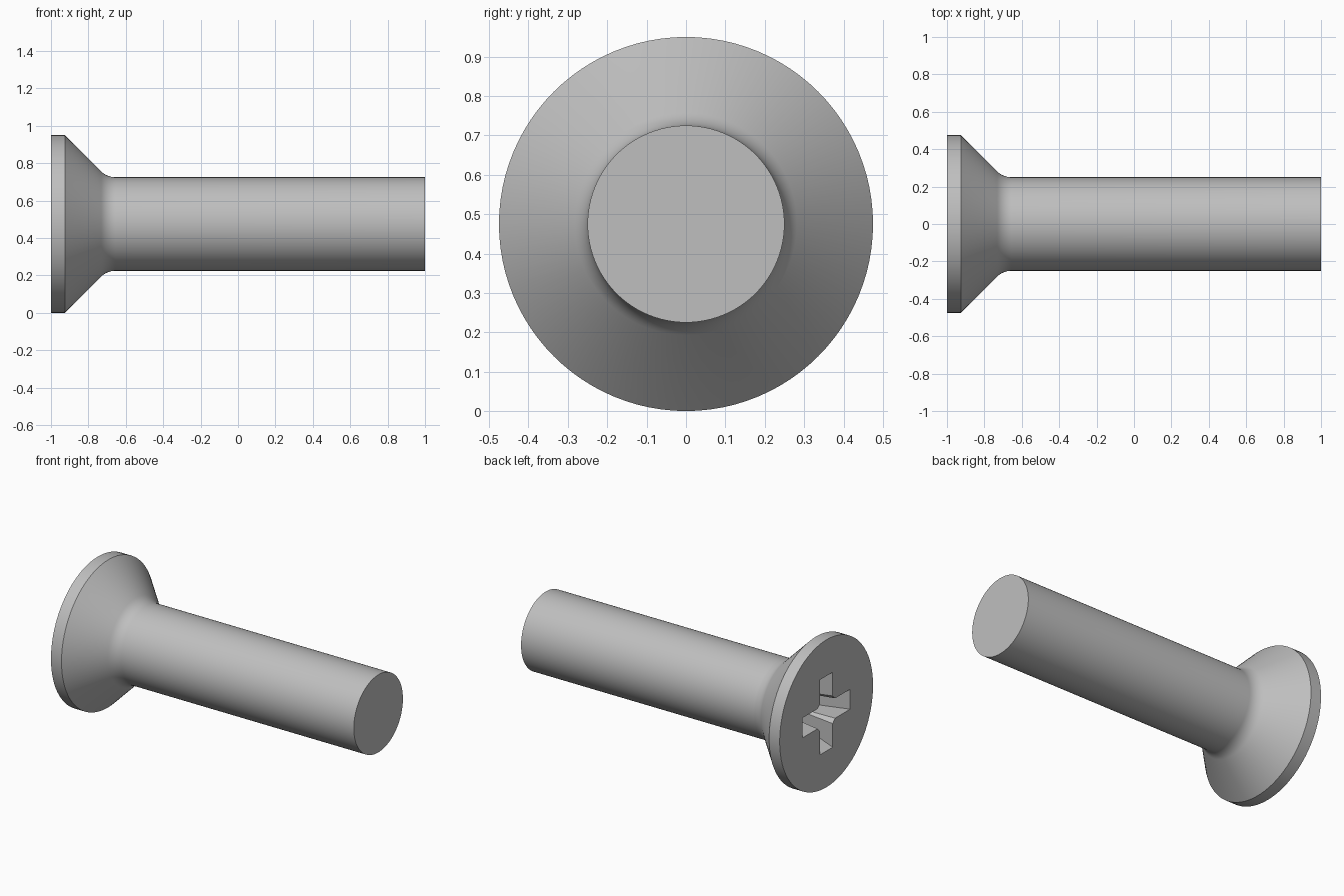
import bpy, bmesh
from math import sin, cos, pi, radians
from mathutils import Matrix, Vector

if "Cube" in bpy.data.objects:
    bpy.data.objects.remove(bpy.data.objects["Cube"])

HEAD_R, SHAFT_R, AXIS_Z = 0.475, 0.25, 0.475
FILLET_R, FILLET_X = 0.109, -0.655

steel = bpy.data.materials.new("grey steel")
steel.use_nodes = True
colour = (0.52, 0.52, 0.52, 1)
steel.diffuse_color = colour
steel.node_tree.nodes["Principled BSDF"].inputs["Base Color"].default_value = colour


def add_object(name, bm):
    bmesh.ops.recalc_face_normals(bm, faces=bm.faces)
    mesh = bpy.data.meshes.new(name)
    bm.to_mesh(mesh)
    bm.free()
    mesh.materials.append(steel)
    obj = bpy.data.objects.new(name, mesh)
    bpy.context.collection.objects.link(obj)
    obj.location.z = AXIS_Z
    return obj


# Countersunk head, fillet and shaft, turned around the x axis
profile = [(-1, HEAD_R), (-0.925, HEAD_R)]
for i in range(9):
    a = radians(45 * (1 - i / 8))
    profile.append((FILLET_X - FILLET_R * sin(a), SHAFT_R + FILLET_R * (1 - cos(a))))
profile.append((1, SHAFT_R))

bm = bmesh.new()
verts = [bm.verts.new((x, 0, r)) for x, r in profile]
edges = [bm.edges.new(pair) for pair in zip(verts, verts[1:])]
bmesh.ops.spin(bm, geom=verts + edges, cent=(0, 0, 0), axis=(1, 0, 0),
               angle=2 * pi, steps=96, use_merge=True)
bmesh.ops.remove_doubles(bm, verts=bm.verts, dist=0.0001)
bmesh.ops.holes_fill(bm, edges=[e for e in bm.edges if e.is_boundary], sides=0)
screw = add_object("screw_body", bm)


# Tapered cross recess, lofted between cross sections
def cross_section(bm, x, reach, half_width, corner):
    quarter = [(reach, -half_width), (reach, half_width),
               (corner, half_width), (half_width, corner)]
    return [bm.verts.new(Matrix.Rotation(k * pi / 2, 3, 'X') @ Vector((x, y, z)))
            for k in range(4) for y, z in quarter[:3] + quarter[3:]]


bm = bmesh.new()
mouth = cross_section(bm, -1.04, 0.258, 0.066, 0.094)
floor = cross_section(bm, -0.72, 0.125, 0.05, 0.056)
for i in range(len(mouth)):
    j = (i + 1) % len(mouth)
    bm.faces.new((mouth[i], mouth[j], floor[j], floor[i]))
bm.faces.new(mouth)
bm.faces.new(floor)
cutter = add_object("recess_cutter", bm)
cutter.hide_render = True

# Cut the recess, then shade
cut = screw.modifiers.new("cross recess", 'BOOLEAN')
cut.object = cutter
cut.operation = 'DIFFERENCE'
cut.solver = 'EXACT'
bpy.context.view_layer.update()
bpy.ops.object.select_all(action='DESELECT')
bpy.context.view_layer.objects.active = screw
screw.select_set(True)
bpy.ops.object.modifier_apply(modifier=cut.name)
bpy.data.objects.remove(cutter)
bpy.ops.object.shade_smooth_by_angle(angle=radians(30))
